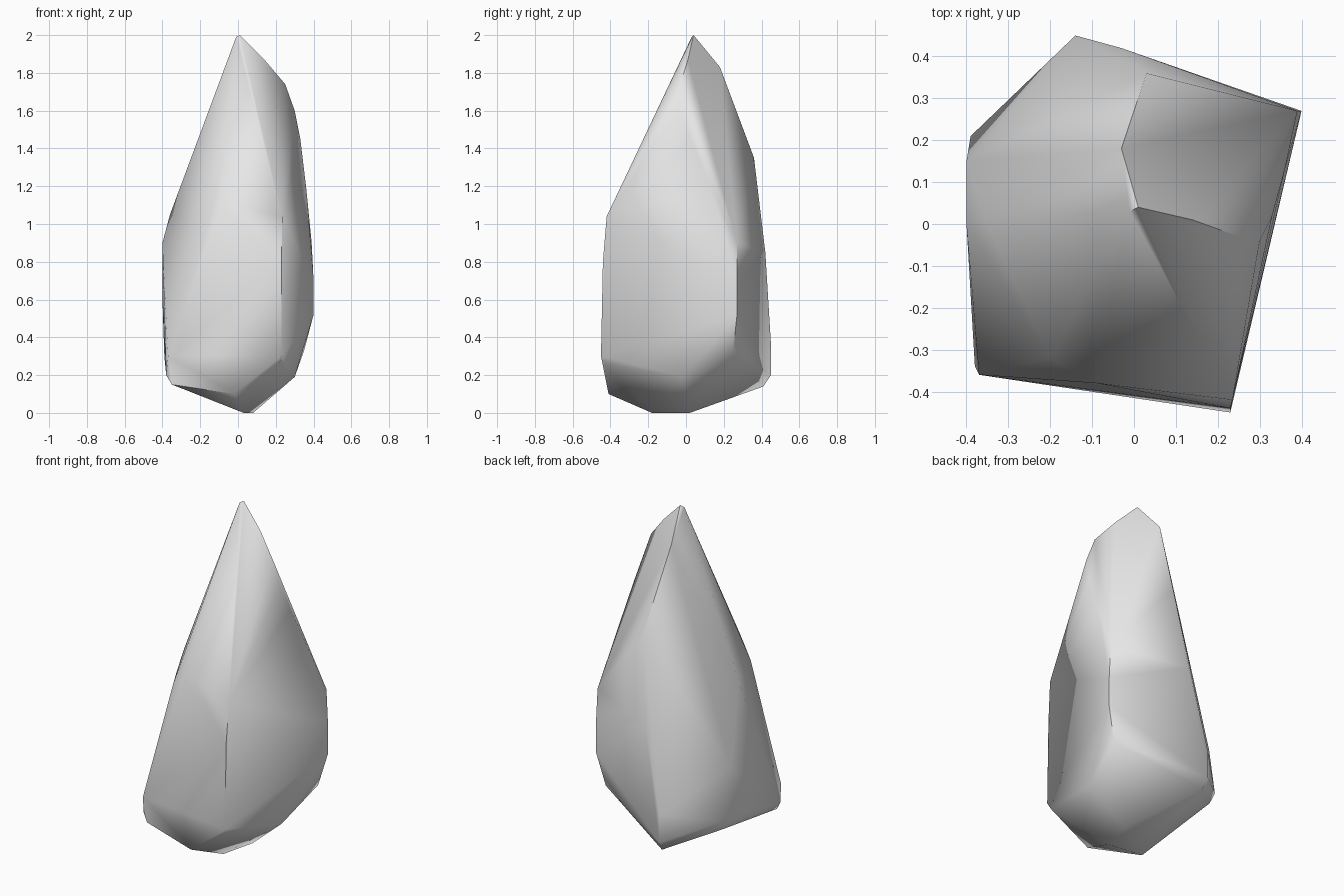
import bpy
import bmesh
import math
from mathutils import Vector

# Remove the default cube only
default_cube = bpy.data.objects.get("Cube")
if default_cube:
    bpy.data.objects.remove(default_cube, do_unlink=True)


def make_material(name, colour):
    material = bpy.data.materials.new(name)
    material.use_nodes = True
    material.diffuse_color = colour
    shader = next(node for node in material.node_tree.nodes
                  if node.type == "BSDF_PRINCIPLED")
    shader.inputs["Base Color"].default_value = colour
    return material


# Ridge lines of the standing stone, each running from bottom to top
ridges = {
    "pointed_tip": [(-.01, .03, 1.99), (.01, .04, 2)],
    "front_right_ridge": [(.22, -.43, .26), (.23, -.45, .3),
                          (.23, -.44, .8), (.235, -.42, 1.04)],
    "right_shoulder": [(.33, .02, 1.45), (.3, -.04, 1.6),
                       (.25, -.03, 1.74), (.14, .01, 1.87)],
    "right_back_ridge": [(.35, .25, .33), (.4, .27, .52), (.4, .27, .7),
                         (.39, .27, .9), (.36, .13, 1.2)],
    "back_ridge": [(-.13, .41, .14), (-.14, .45, .2), (-.14, .45, .36),
                   (-.03, .42, .85), (.03, .36, 1.35), (-.03, .18, 1.83)],
    "left_ridge": [(-.37, .19, .24), (-.39, .21, .3), (-.4, .15, .6),
                   (-.4, 0, .9), (-.36, .02, 1.05)],
    "front_left_ridge": [(-.35, -.35, .15), (-.38, -.34, .2),
                         (-.37, -.36, .3), (-.2, -.32, 1)],
    "front_face": [(-.02, -.41, .1), (-.09, -.38, 1.1)],
    "underside": [(.03, -.18, 0), (.08, .02, 0), (.3, -.02, .19)],
}

# Wrap a tight skin around the ridges
bm = bmesh.new()
for ridge in ridges.values():
    for point in ridge:
        bm.verts.new(Vector(point))
hull = bmesh.ops.convex_hull(bm, input=bm.verts[:], use_existing_faces=False)
unused = [item for item in set(hull["geom_interior"] + hull["geom_unused"])
          if isinstance(item, bmesh.types.BMVert)]
bmesh.ops.delete(bm, geom=unused, context="VERTS")
bmesh.ops.recalc_face_normals(bm, faces=bm.faces[:])

mesh = bpy.data.meshes.new("standing_stone")
bm.to_mesh(mesh)
bm.free()
mesh.materials.append(make_material("pale_grey_stone", (.8, .8, .8, 1)))

stone = bpy.data.objects.new("standing_stone", mesh)
bpy.context.collection.objects.link(stone)

# Soft facets with the strongest ridges left crisp
bpy.ops.object.select_all(action="DESELECT")
stone.select_set(True)
bpy.context.view_layer.objects.active = stone
bpy.ops.object.shade_smooth_by_angle(angle=math.radians(60))
